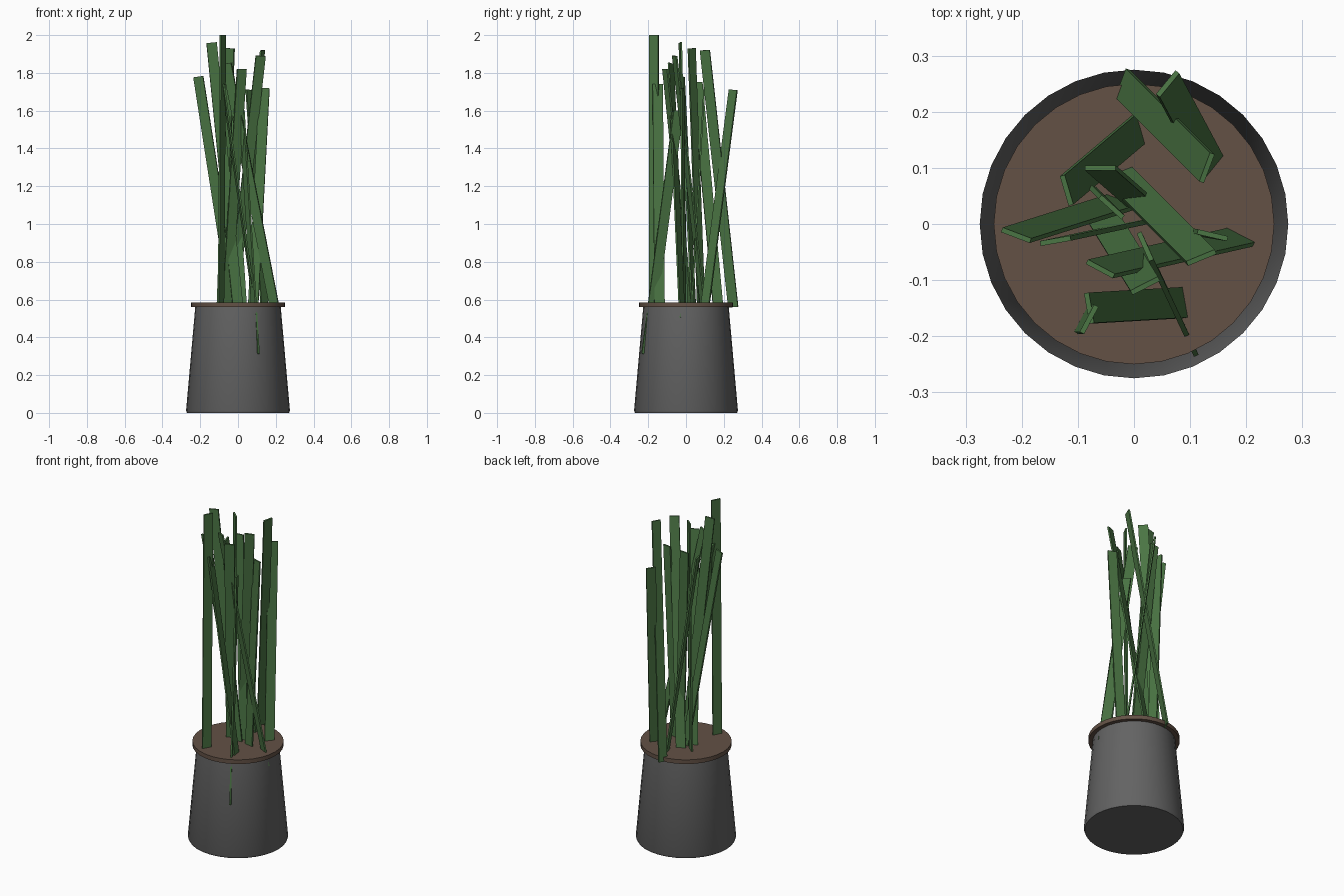
import bpy, bmesh, math
from mathutils import Vector, Matrix

cube = bpy.data.objects.get("Cube")
if cube:
    bpy.data.objects.remove(cube, do_unlink=True)


def make_material(name, colour):
    mat = bpy.data.materials.new(name)
    mat.use_nodes = True
    rgba = (*colour, 1)
    mat.diffuse_color = rgba
    mat.node_tree.nodes["Principled BSDF"].inputs["Base Color"].default_value = rgba
    return mat


def add_object(name, bm, mat, smooth=False):
    bmesh.ops.recalc_face_normals(bm, faces=bm.faces[:])
    mesh = bpy.data.meshes.new(name)
    bm.to_mesh(mesh)
    bm.free()
    mesh.materials.append(mat)
    obj = bpy.data.objects.new(name, mesh)
    bpy.context.scene.collection.objects.link(obj)
    if smooth:
        bpy.ops.object.select_all(action='DESELECT')
        obj.select_set(True)
        bpy.context.view_layer.objects.active = obj
        bpy.ops.object.shade_smooth_by_angle(angle=math.radians(30))
    return obj


def turned(name, profile, mat, sides=32):
    """Closed solid of revolution from (radius, height) points."""
    bm = bmesh.new()
    rings = []
    for radius, height in profile:
        rings.append([bm.verts.new((radius * math.cos(math.tau * i / sides),
                                    radius * math.sin(math.tau * i / sides),
                                    height)) for i in range(sides)])
    for low, high in zip(rings, rings[1:]):
        for i in range(sides):
            j = (i + 1) % sides
            bm.faces.new((low[i], low[j], high[j], high[i]))
    bm.faces.new(rings[0])
    bm.faces.new(rings[-1])
    return add_object(name, bm, mat, smooth=True)


def blade(name, top, base, angle, mat, width=0.055, thickness=0.009):
    """Thin straight box from base to top, its width turned by angle about z."""
    top, base = Vector(top), Vector(base)
    axis = (top - base).normalized()
    turn = math.radians(angle)
    across = Vector((math.cos(turn), math.sin(turn), 0))
    across = (across - axis * across.dot(axis)).normalized()
    normal = axis.cross(across)
    frame = Matrix((across, normal, axis)).transposed().to_4x4()
    frame.translation = (top + base) / 2
    size = Matrix.Diagonal((width, thickness, (top - base).length, 1))
    bm = bmesh.new()
    bmesh.ops.create_cube(bm, size=1, matrix=frame @ size)
    return add_object(name, bm, mat)


pot_grey = make_material("pot grey", (0.125, 0.125, 0.125))
soil_brown = make_material("soil brown", (0.125, 0.083, 0.06))
leaf_green = make_material("leaf green", (0.07, 0.18, 0.058))

# Tapered pot and the soil disc that overhangs its rim
turned("pot", [(0.27, 0), (0.275, 0.012), (0.225, 0.575)], pot_grey)
turned("soil_disc", [(0.25, 0.56), (0.25, 0.585)], soil_brown)

# Leaves: top point, base x and y, width angle
leaves = [
    ((0.13, 0.1, 1.92), (-0.02, 0.25), 70),
    ((0.06, 0.25, 1.71), (0.14, 0.1), 51),
    ((-0.12, 0.06, 1.75), (0.01, 0.17), -74),
    ((-0.06, 0.1, 1.78), (0.02, 0.03), 0),
    ((-0.21, -0.02, 1.78), (-0.02, 0.04), -20),
    ((-0.14, -0.03, 1.96), (0, 0), 10),
    ((-0.04, 0.03, 1.93), (-0.09, 0.08), -42),
    ((0.02, -0.11, 1.82), (-0.06, 0.02), 27),
    ((0.12, -0.06, 1.89), (-0.03, 0.09), 22),
    ((0.14, -0.02, 1.72), (0.08, -0.01), -13),
    ((-0.08, -0.15, 1.74), (0.09, -0.14), -80),
    ((-0.08, -0.17, 2), (-0.09, -0.17), 62),
]
for number, (top, base, angle) in enumerate(leaves, 1):
    blade(f"leaf_{number}", top, (*base, 0.56), angle, leaf_green)

# Two deeper leaves whose lower ends break through the pot wall
blade("right_leaning_leaf", (-0.06, -0.08, 1.85), (0.205, -0.02, 0.5), -27, leaf_green)
blade("deep_front_leaf", (0.02, -0.04, 1.6), (0.1, -0.21, 0.31), -66, leaf_green)
